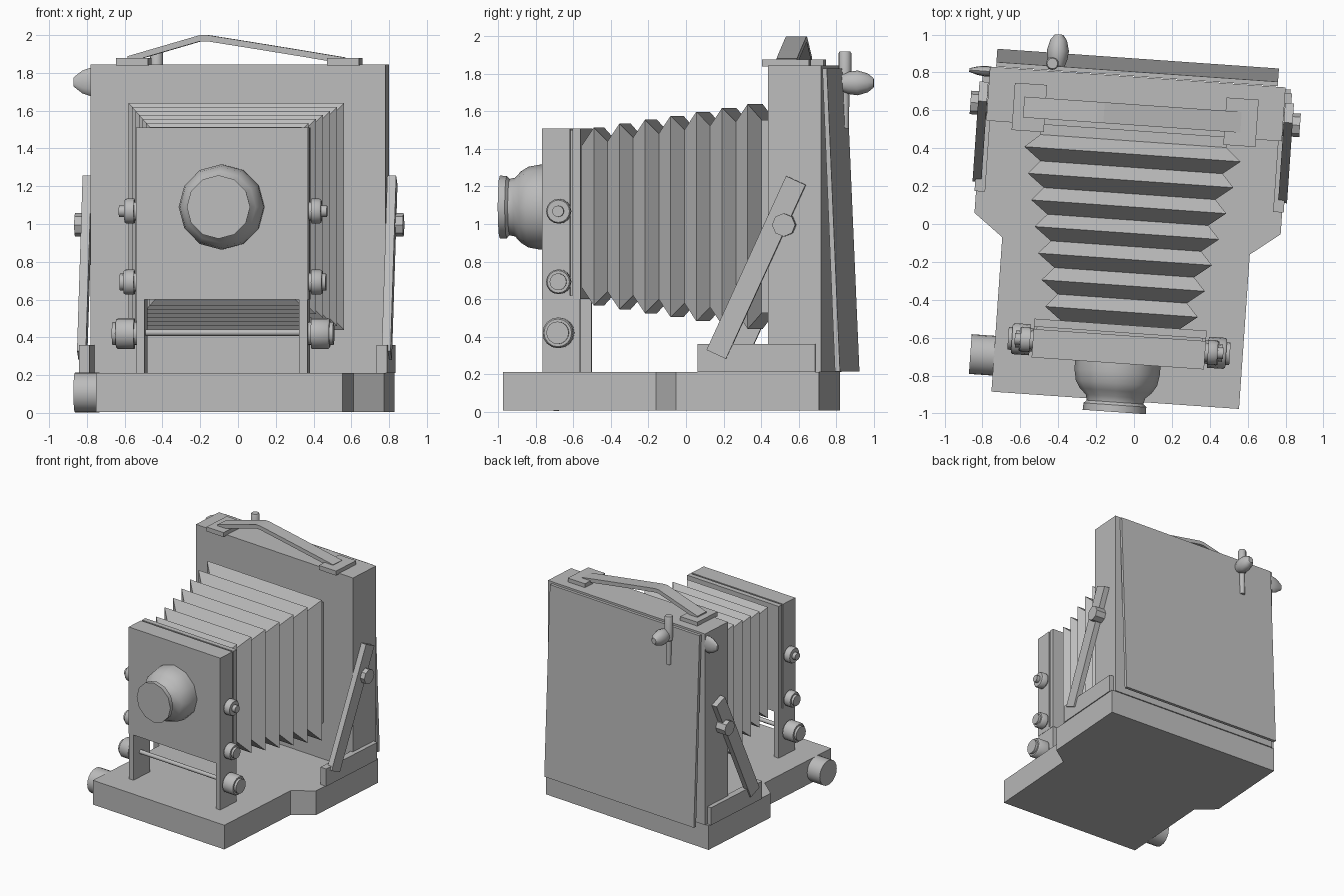
import bpy, bmesh, math
from mathutils import Matrix, Vector

if "Cube" in bpy.data.objects:
    bpy.data.objects.remove(bpy.data.objects["Cube"], do_unlink=True)

# The whole camera is turned slightly about the vertical axis
PLACE = Matrix.Rotation(math.radians(-4), 4, 'Z') @ Matrix.Translation((-0.034, 0, 0))

grey = bpy.data.materials.new("plain_grey")
grey.use_nodes = True
colour = (0.5, 0.5, 0.5, 1)
grey.diffuse_color = colour
grey.node_tree.nodes["Principled BSDF"].inputs["Base Color"].default_value = colour


def finish(name, bm, smooth=False):
    bmesh.ops.recalc_face_normals(bm, faces=bm.faces)
    bm.transform(PLACE)
    mesh = bpy.data.meshes.new(name)
    bm.to_mesh(mesh)
    bm.free()
    mesh.materials.append(grey)
    ob = bpy.data.objects.new(name, mesh)
    bpy.context.collection.objects.link(ob)
    if smooth:
        bpy.ops.object.select_all(action='DESELECT')
        ob.select_set(True)
        bpy.context.view_layer.objects.active = ob
        bpy.ops.object.shade_smooth_by_angle(angle=math.radians(40))
    return ob


def box(name, x, y, z):
    """Box from (low, high) pairs."""
    bm = bmesh.new()
    bmesh.ops.create_cube(bm, size=1)
    for v in bm.verts:
        v.co = Vector([(p[0] + p[1]) / 2 + c * (p[1] - p[0]) for p, c in zip((x, y, z), v.co)])
    return finish(name, bm)


def loft(name, rings, smooth=False):
    """Skin a list of closed rings and cap both ends."""
    bm = bmesh.new()
    loops = [[bm.verts.new(p) for p in ring] for ring in rings]
    n = len(loops[0])
    for a, b in zip(loops, loops[1:]):
        for i in range(n):
            j = (i + 1) % n
            bm.faces.new((a[i], a[j], b[j], b[i]))
    bm.faces.new(loops[0])
    bm.faces.new(loops[-1])
    return finish(name, bm, smooth)


def prism(name, points, axis, low, high):
    """Extrude a 2D outline along an axis (0, 1 or 2)."""
    def place(p, d):
        c = list(p)
        c.insert(axis, d)
        return c
    return loft(name, [[place(p, d) for p in points] for d in (low, high)])


def turned(name, centre, direction, profile, sides=12, squash=1.0):
    """Turn a (distance, radius) profile about an axis."""
    d = Vector(direction)
    up = Vector((0, 0, 1)) if abs(d.z) < 0.5 else Vector((1, 0, 0))
    side = d.cross(up)
    rings = []
    for t, r in profile:
        angles = [2 * math.pi * i / sides for i in range(sides)]
        rings.append([Vector(centre) + d * t + up * r * math.cos(a)
                      + side * r * squash * math.sin(a) for a in angles])
    return loft(name, rings, True)


# Base board, narrow at the front
half = [(0.655, -0.935), (0.655, -0.118), (0.81, 0), (0.81, 0.765)]
prism("base_board", half + [(-x, y) for x, y in reversed(half)], 2, 0.005, 0.212)
turned("focus_knob", (-0.65, -0.745, 0.108), (-1, 0, 0), [(0, 0.105), (0.13, 0.105)], 20)

# Rear standard and tilted back panel
box("rear_standard", (-0.782, 0.782), (0.49, 0.775), (0.212, 1.845))
prism("back_panel", [(0.778, 1.83), (0.802, 1.83), (0.872, 0.215), (0.845, 0.215)], 1 - 1, -0.75, 0.74)

# Carrying handle
for side, s in (("right", -1), ("left", 1)):
    x = s * 0.56
    box(side + "_handle_pad", (x - 0.085, x + 0.085), (0.45, 0.70), (1.84, 1.878))
arch = [(-0.59, 1.888), (-0.205, 2.0), (-0.165, 2.0), (0.055, 1.965), (0.32, 1.922), (0.56, 1.882)]
prism("handle_strap", arch + [(x, z - 0.033) for x, z in reversed(arch)], 1, 0.52, 0.63)

# Pleated bellows, tapering toward the front
PLEATS, PITCH, MID = 7, 0.139, 1.04


def bellows_ring(y, hx, hz):
    return [(sx * hx, y, MID + sz * hz) for sx, sz in ((-1, -1), (1, -1), (1, 1), (-1, 1))]


rings = [bellows_ring(0.495, 0.49, 0.515)]
for i in range(PLEATS):
    y = 0.367 - PITCH * i
    hx, hz = 0.572 - 0.028 * i, 0.60 - 0.021 * i
    if i == 0:
        rings.append(bellows_ring(y + PITCH / 2, hx - 0.08, hz - 0.085))
    rings.append(bellows_ring(y, hx, hz))
    rings.append(bellows_ring(y - PITCH / 2, hx - 0.09, hz - 0.095))
loft("bellows", rings)

# Front standard: lens board, rear frame and two posts
box("lens_board", (-0.456, 0.456), (-0.74, -0.59), (0.60, 1.51))
box("lens_board_core", (-0.44, 0.44), (-0.60, -0.56), (0.61, 1.50))
box("lens_rear_frame", (-0.456, 0.456), (-0.577, -0.535), (0.60, 1.51))
for side, s in (("right", -1), ("left", 1)):
    lo, hi = sorted((s * 0.41, s * 0.454))
    box(side + "_front_post", (lo, hi), (-0.738, -0.537), (0.21, 0.62))
turned("lens", (0, -0.735, MID + 0.05), (0, -1, 0),
       [(0, 0.226), (0.05, 0.226), (0.11, 0.215), (0.15, 0.19), (0.18, 0.157), (0.21, 0.15),
        (0.225, 0.166), (0.262, 0.168)])

# Cross rod and the knobs on both sides
turned("cross_rod", (-0.58, -0.65, 0.425), (1, 0, 0), [(0, 0.017), (1.16, 0.017)])
knobs = [("upper", 1.068, 0.066, 0.07, 0.03, 0.1), ("middle", 0.692, 0.066, 0.075, 0.045, 0.095),
         ("lower", 0.42, 0.082, 0.115, 0.06, 0.135)]
for side, s in (("right", -1), ("left", 1)):
    for level, z, r, length, hub, end in knobs:
        turned(side + "_" + level + "_knob", (s * 0.452, -0.648, z), (s, 0, 0),
               [(0, r * 0.75), (0.018, r * 0.75), (0.018, r), (length - 0.01, r),
                (length, r * 0.9), (length, hub), (end, hub)], 16)

# Side braces with their brackets and locking knobs
foot, head = Vector((0.217, 0.305)), Vector((0.642, 1.232))
across = (head - foot).orthogonal().normalized() * 0.057
bar = [foot + across, foot - across, head - across, head + across]
for side, s in (("right", -1), ("left", 1)):
    prism(side + "_brace", [tuple(p) for p in bar], 0, s * 0.785, s * 0.832)
    lo, hi = sorted((s * 0.762, s * 0.818))
    box(side + "_brace_bracket", (lo, hi), (0.115, 0.745), (0.21, 0.36))
    turned(side + "_brace_knob", (s * 0.78, 0.58, 0.995), (s, 0, 0), [(0, 0.062), (0.092, 0.062)], 8)

# Back latch: upright pin with a pear-shaped knob, and a flat side knob
turned("latch_pin", (-0.455, 0.815, 1.5), (0, 0, 1),
       [(0.01, 0.022), (0.21, 0.024), (0.22, 0.034), (0.41, 0.034), (0.42, 0.028)])
turned("latch_knob", (-0.43, 0.80, 1.752), (0, 1, 0),
       [(0, 0.045), (0.04, 0.06), (0.085, 0.066), (0.14, 0.05), (0.17, 0.025)], 12, 0.88)
turned("side_knob", (-0.775, 0.75, 1.752), (-1, 0, 0),
       [(0, 0.07), (0.03, 0.074), (0.07, 0.06), (0.115, 0.025)], 12, 0.38)
